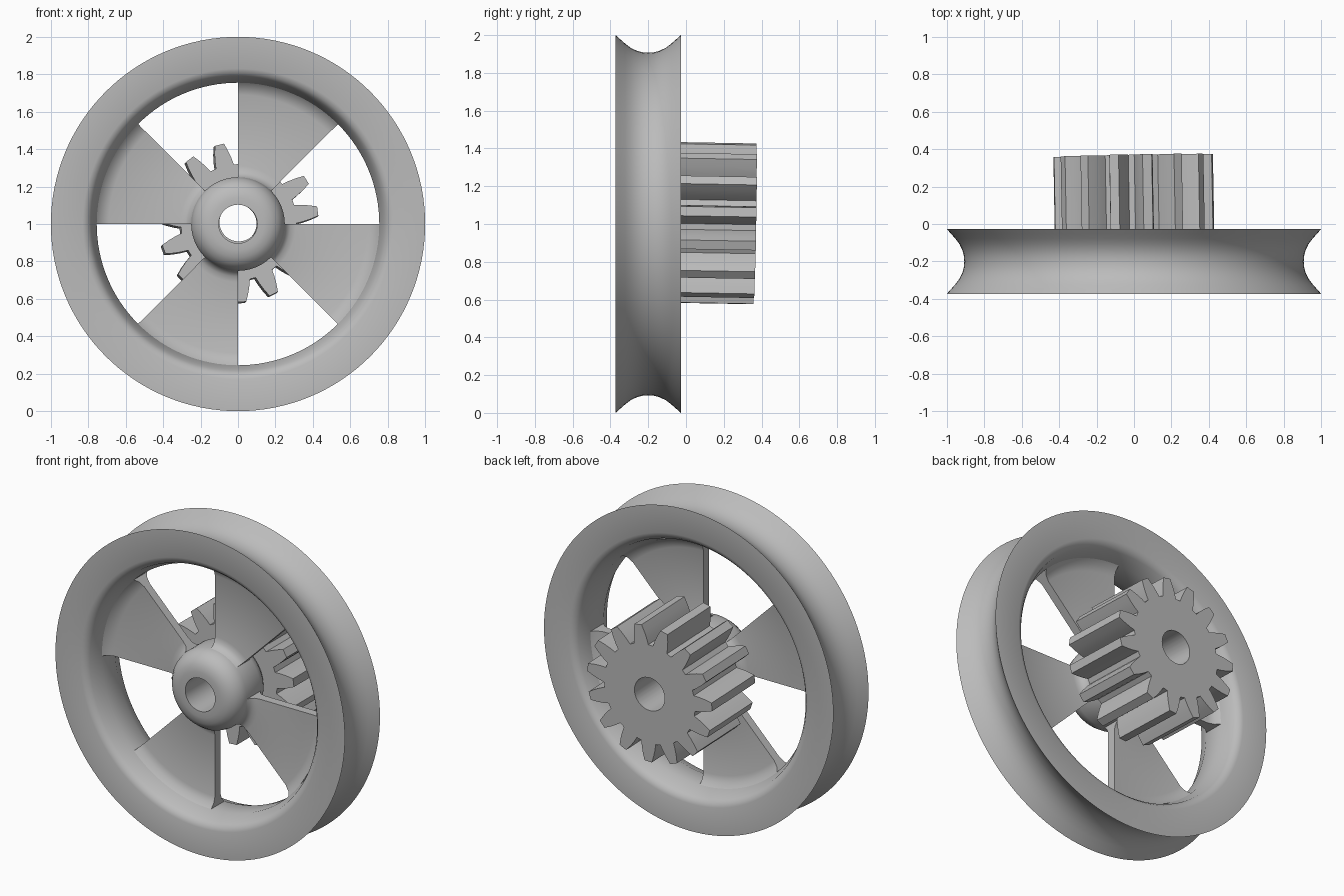
import bpy, bmesh, math
from mathutils import Vector

cube = bpy.data.objects.get("Cube")
if cube:
    bpy.data.objects.remove(cube, do_unlink=True)

grey = bpy.data.materials.new("plain_grey")
grey.use_nodes = True
COLOUR = (0.5, 0.5, 0.5, 1)
grey.diffuse_color = COLOUR
grey.node_tree.nodes["Principled BSDF"].inputs["Base Color"].default_value = COLOUR

MID = -0.2       # depth of the wheel's middle plane
SEGMENTS = 128


def polar(r, y, angle):
    return Vector((r * math.cos(angle), y, r * math.sin(angle)))


def loft(name, sections, location, closed=True):
    """Skin matching closed sections, as a loop or as a capped solid."""
    bm = bmesh.new()
    rows = [[bm.verts.new(p) for p in s] for s in sections]
    n = len(rows[0])
    pairs = list(zip(rows, rows[1:]))
    if closed:
        pairs.append((rows[-1], rows[0]))
    else:
        bm.faces.new(rows[0])
        bm.faces.new(rows[-1])
    for a, b in pairs:
        for i in range(n):
            j = (i + 1) % n
            bm.faces.new((a[i], a[j], b[j], b[i]))
    bmesh.ops.recalc_face_normals(bm, faces=bm.faces)
    mesh = bpy.data.meshes.new(name)
    bm.to_mesh(mesh)
    bm.free()
    mesh.materials.append(grey)
    obj = bpy.data.objects.new(name, mesh)
    obj.location = location
    bpy.context.collection.objects.link(obj)
    bpy.ops.object.select_all(action='DESELECT')
    obj.select_set(True)
    bpy.context.view_layer.objects.active = obj
    bpy.ops.object.shade_smooth_by_angle(angle=math.radians(32))
    return obj


def mirrored(half):
    """Close a half profile (r, y) by reflecting it in the middle plane."""
    return half + [(r, -y) for r, y in reversed(half) if y > 0]


def revolve(name, half, start=0, sweep=360):
    profile = mirrored(half)
    full = sweep == 360
    steps = SEGMENTS * sweep // 360
    angles = [math.radians(start + sweep * i / steps)
              for i in range(steps if full else steps + 1)]
    sections = [[polar(r, y, a) for r, y in profile] for a in angles]
    return loft(name, sections, (0, MID, 1), full)


# Rim: outer groove, flat side faces and a rounded inner lip
revolve("grooved_rim", [
    (0.755, 0.065), (0.775, 0.105), (0.785, 0.14), (0.805, 0.163), (0.83, 0.173),
    (1.0, 0.173), (0.978, 0.148), (0.955, 0.122), (0.933, 0.093),
    (0.917, 0.06), (0.909, 0.03), (0.907, 0)])

# Hub: rounded at both ends with a bore
revolve("hub", [
    (0.103, 0.173), (0.14, 0.173), (0.18, 0.165), (0.215, 0.143),
    (0.24, 0.108), (0.25, 0.07)])

# Four thin fan-shaped spokes, filleted into hub and rim
for k in range(4):
    revolve(f"spoke_{k + 1}", [
        (0.235, 0.07), (0.25, 0.07), (0.26, 0.048), (0.28, 0.033), (0.31, 0.027),
        (0.69, 0.027), (0.73, 0.04), (0.755, 0.065), (0.77, 0.065)],
        start=45 + 90 * k, sweep=45)

# Gear: one tooth outline as (radius, half width), repeated round a bore
TEETH = 15
FLANK = [(0.31, 0.049), (0.345, 0.045), (0.385, 0.037), (0.427, 0.025)]
FRONT, BACK = -0.22, 0.215
sections = []
for t in range(TEETH):
    centre = math.radians(8) + math.tau * t / TEETH
    outline = [(r, -w) for r, w in FLANK] + [(r, w) for r, w in reversed(FLANK)]
    for r, w in outline:
        a = centre + w / r
        sections.append([polar(r, FRONT, a), polar(r, BACK, a),
                         polar(0.103, BACK, a), polar(0.103, FRONT, a)])
gear = loft("pinion_gear", sections, (0, 0.15, 1.006))
gear.rotation_euler = (-0.018, 0, 0.018)
